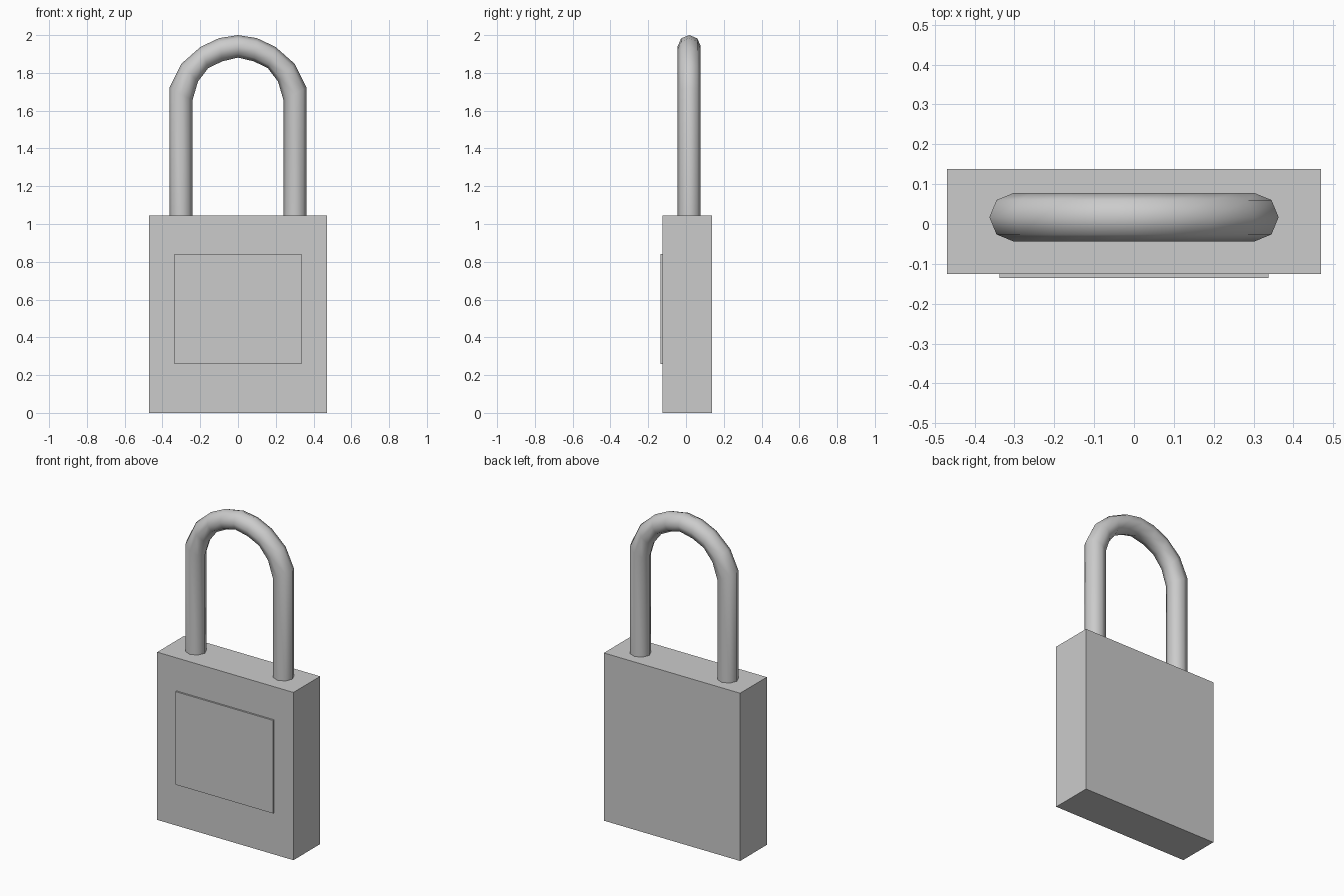
import bpy, bmesh
from math import sin, cos, tau
from mathutils import Vector

if "Cube" in bpy.data.objects:
    bpy.data.objects.remove(bpy.data.objects["Cube"])


def box(name, lo, hi):
    lo, hi = Vector(lo), Vector(hi)
    bpy.ops.mesh.primitive_cube_add(size=1, location=(lo + hi) / 2)
    ob = bpy.context.object
    ob.name = name
    ob.scale = hi - lo
    bpy.ops.object.transform_apply(location=False, rotation=False, scale=True)
    return ob


# Lock body and raised front plate
box("body", (-0.47, -0.125, 0), (0.47, 0.138, 1.046))
box("front_plate", (-0.337, -0.136, 0.26), (0.337, -0.12, 0.84))

# Shackle: outer and inner (x, z) of each octagonal ring, left foot to crown
half = [((-0.363, 1.03), (-0.241, 1.03)),
        ((-0.363, 1.722), (-0.241, 1.655)),
        ((-0.300, 1.848), (-0.212, 1.754)),
        ((-0.198, 1.938), (-0.158, 1.825)),
        ((-0.100, 1.984), (-0.084, 1.861)),
        ((0, 2.0), (0, 1.881))]
rings = half + [((-o[0], o[1]), (-i[0], i[1])) for o, i in reversed(half[:-1])]

SIDES, RADIUS, CENTRE_Y = 8, 0.061, 0.017
bm = bmesh.new()
loops = []
for (ox, oz), (ix, iz) in rings:
    outer, inner = Vector((ox, CENTRE_Y, oz)), Vector((ix, CENTRE_Y, iz))
    mid, arm = (outer + inner) / 2, (outer - inner) / 2
    loops.append([bm.verts.new(mid + arm * cos(tau * k / SIDES)
                               + Vector((0, RADIUS * sin(tau * k / SIDES), 0)))
                  for k in range(SIDES)])
for a, b in zip(loops, loops[1:]):
    for k in range(SIDES):
        n = (k + 1) % SIDES
        bm.faces.new((a[k], a[n], b[n], b[k])).smooth = True
# Flat ends hidden in the body
bm.faces.new(loops[0])
bm.faces.new(loops[-1])
bmesh.ops.recalc_face_normals(bm, faces=bm.faces)
for e in bm.edges:
    if any(len(f.verts) == SIDES for f in e.link_faces):
        e.smooth = False
mesh = bpy.data.meshes.new("shackle")
bm.to_mesh(mesh)
bm.free()
bpy.context.collection.objects.link(bpy.data.objects.new("shackle", mesh))
